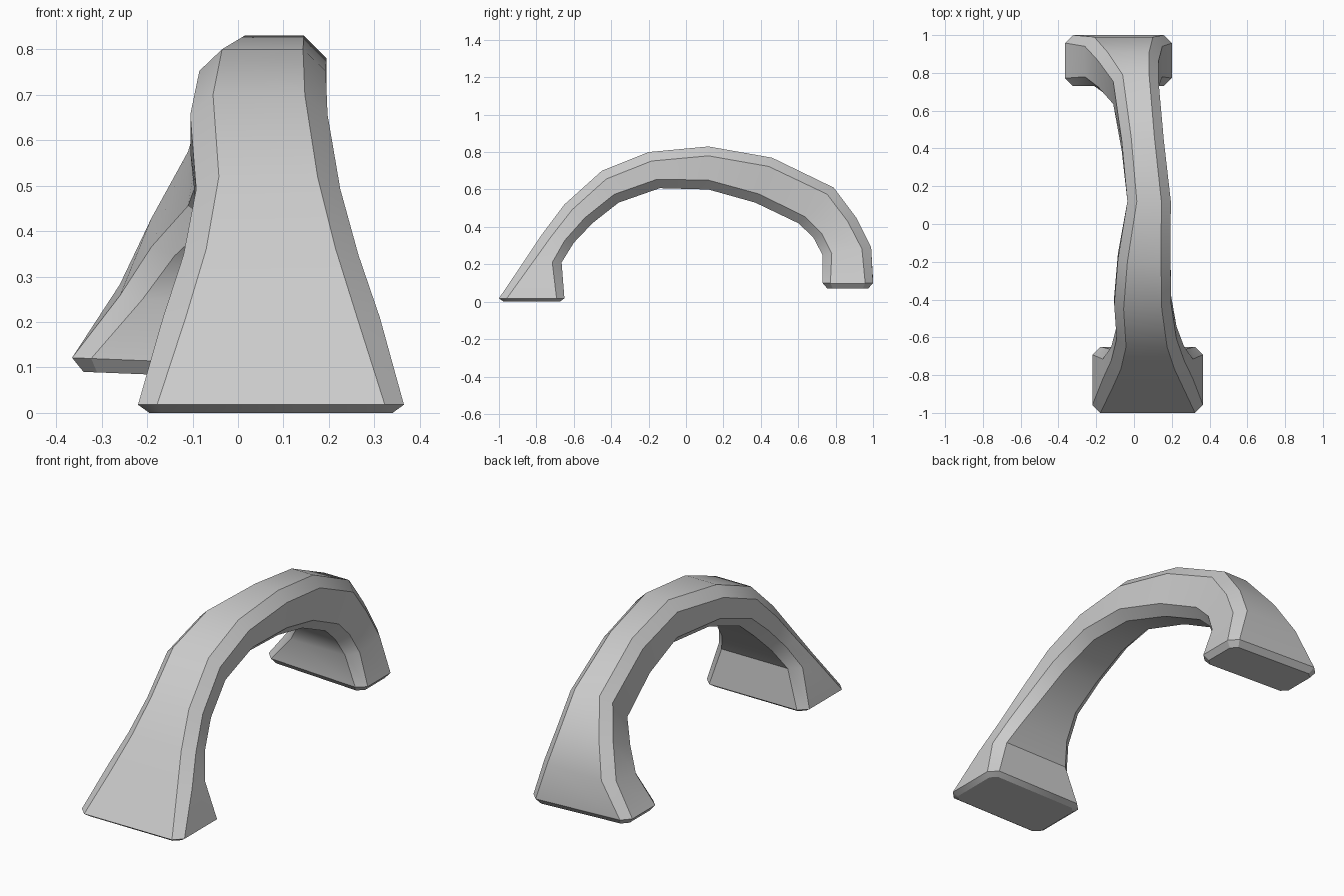
import bpy, bmesh
from mathutils import Vector

if "Cube" in bpy.data.objects:
    bpy.data.objects.remove(bpy.data.objects["Cube"])

# Stations along the handle: outer y,z / inner y,z / left x, right x
STATIONS = [
    (-1.00, .018, -.65, .018, -.22, .365),
    (-.87, .21, -.665, .21, -.165, .312),
    (-.77, .36, -.60, .315, -.12, .265),
    (-.65, .52, -.50, .42, -.092, .225),
    (-.45, .70, -.36, .53, -.105, .197),
    (-.20, .80, -.14, .607, -.085, .193),
    (.12, .83, .12, .60, -.035, .195),
    (.46, .77, .37, .53, -.065, .158),
    (.79, .61, .60, .42, -.11, .13),
    (.91, .45, .68, .345, -.19, .13),
    (.99, .29, .73, .25, -.26, .15),
    (1.00, .11, .73, .11, -.365, .20),
]


def octagon(oy, oz, iy, iz, xl, xr, c=.05, tilt=0.0):
    """Rectangle with chamfered corners, spanning inner to outer and left to right."""
    o, i = Vector((0, oy, oz)), Vector((0, iy, iz))
    d = (o - i).normalized() * c
    mid = (xl + xr) / 2
    corners = [(xl + c, i), (xr - c, i), (xr, i + d), (xr, o - d),
               (xr - c, o), (xl + c, o), (xl, o - d), (xl, i + d)]
    return [Vector((x, p.y, p.z - tilt * (x - mid))) for x, p in corners]


def foot_cap(station, drop, inset, c, tilt):
    """Smaller octagon just below a foot, giving its bevelled sole."""
    oy, oz, iy, iz, xl, xr = station
    s = inset if oy > iy else -inset
    return octagon(oy - s, oz - drop, iy + s, iz - drop, xl + inset, xr - inset, c, tilt)


# Loft the sections into one closed body
rings = [foot_cap(STATIONS[0], .018, .025, .03, 0)]
for n, st in enumerate(STATIONS):
    last = n == len(STATIONS) - 1
    rings.append(octagon(*st, c=.042 if n == 0 or last else .05, tilt=.04 if last else 0))
rings.append(foot_cap(STATIONS[-1], .03, .025, .03, .04))

bm = bmesh.new()
loops = [[bm.verts.new(p) for p in ring] for ring in rings]
for a, b in zip(loops, loops[1:]):
    for k in range(8):
        j = (k + 1) % 8
        bm.faces.new((a[k], a[j], b[j], b[k]))
bm.faces.new(loops[0])
bm.faces.new(loops[-1])
bmesh.ops.recalc_face_normals(bm, faces=bm.faces[:])

mesh = bpy.data.meshes.new("arched_handle")
bm.to_mesh(mesh)
bm.free()
handle = bpy.data.objects.new("arched_handle", mesh)
bpy.context.collection.objects.link(handle)

# Smooth along the sweep, crisp along the chamfers
bpy.context.view_layer.objects.active = handle
handle.select_set(True)
bpy.ops.object.shade_smooth_by_angle(angle=0.55)
